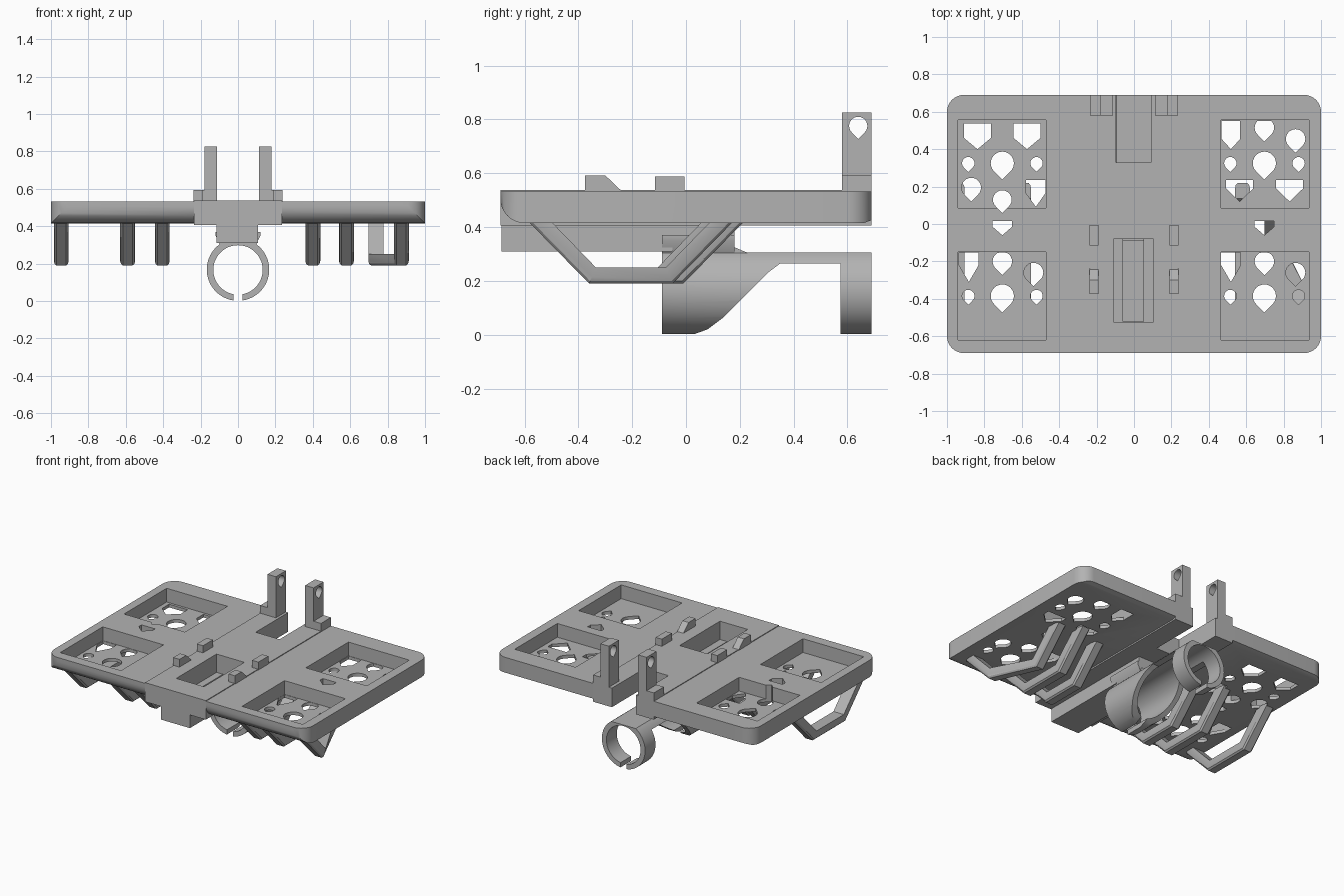
import bpy
import bmesh
from math import sin, cos, radians, sqrt

if "Cube" in bpy.data.objects:
    bpy.data.objects.remove(bpy.data.objects["Cube"], do_unlink=True)

grey = bpy.data.materials.new("plain_grey")
grey.use_nodes = True
colour = (0.45, 0.45, 0.45, 1)
grey.diffuse_color = colour
grey.node_tree.nodes["Principled BSDF"].inputs["Base Color"].default_value = colour
parts = []


def finish(name, bm):
    bmesh.ops.recalc_face_normals(bm, faces=bm.faces)
    mesh = bpy.data.meshes.new(name)
    bm.to_mesh(mesh)
    bm.free()
    mesh.materials.append(grey)
    obj = bpy.data.objects.new(name, mesh)
    bpy.context.collection.objects.link(obj)
    parts.append(obj)
    return obj


def prism(name, outlines, axis, low, high):
    """Extrude 2D outlines along an axis; x uses (y,z), y uses (x,z), z uses (x,y)."""
    place = {"x": lambda p, t: (t, p[0], p[1]),
             "y": lambda p, t: (p[0], t, p[1]),
             "z": lambda p, t: (p[0], p[1], t)}[axis]
    bm = bmesh.new()
    for pts in outlines:
        a = [bm.verts.new(place(p, low)) for p in pts]
        b = [bm.verts.new(place(p, high)) for p in pts]
        bm.faces.new(a)
        bm.faces.new(b)
        for i in range(len(pts)):
            j = (i + 1) % len(pts)
            bm.faces.new((a[i], a[j], b[j], b[i]))
    return finish(name, bm)


def boolean(obj, cutter, operation="DIFFERENCE"):
    cutter.hide_render = True
    mod = obj.modifiers.new("cut", "BOOLEAN")
    mod.object, mod.operation, mod.solver = cutter, operation, "EXACT"
    graph = bpy.context.evaluated_depsgraph_get()
    mesh = bpy.data.meshes.new_from_object(obj.evaluated_get(graph))
    obj.modifiers.clear()
    obj.data = mesh
    parts.remove(cutter)
    bpy.data.objects.remove(cutter, do_unlink=True)


def rect(x0, x1, y0, y1):
    return [(x0, y0), (x1, y0), (x1, y1), (x0, y1)]


def arc(cx, cy, r, start, end, steps):
    angles = [radians(start + (end - start) * i / steps) for i in range(steps + 1)]
    return [(cx + r * cos(a), cy + r * sin(a)) for a in angles]


def teardrop(cx, cy, r, top=9):
    pts = arc(cx, cy, r, -45, 225, 18) + [(cx, cy - r * sqrt(2))]
    return [(x, min(y, top)) for x, y in pts]


def house(cx, half, top, shoulder, tip):
    return [(cx - half, top), (cx - half, shoulder), (cx, tip),
            (cx + half, shoulder), (cx + half, top)]


# Tray with rounded corners and a rolled front underside
r = 0.09
corners = [(1 - r, 0.69 - r, 0), (r - 1, 0.69 - r, 90), (r - 1, r - 0.69, 180), (1 - r, r - 0.69, 270)]
outline = [p for x, y, a in corners for p in arc(x, y, r, a, a + 90, 8)]
tray = prism("tray", [outline], "z", 0.408, 0.533)
side = arc(-0.60, 0.505, 0.09, 180, 270, 8) + [(0.66, 0.415), (0.70, 0.43), (0.70, 0.6), (-0.69, 0.6)]
boolean(tray, prism("tray_side", [side], "x", -1.1, 1.1), "INTERSECT")

# Four square pockets
pockets = [rect(x, x + 0.47, y, y + 0.47) for x in (-0.94, 0.465) for y in (-0.62, 0.085)]
boolean(tray, prism("pocket_cutter", pockets, "z", 0.437, 0.7))

# Drain holes: mid-row drops repeat in every pocket
holes = []
for cx in (-0.704, 0.697):
    for cy in (-0.385, 0.325):
        holes += [teardrop(cx, cy, 0.062), teardrop(cx - 0.182, cy, 0.033), teardrop(cx + 0.183, cy, 0.033)]
    holes.append(house(cx, 0.052, 0.015, -0.015, -0.06))
    holes.append(house(cx - 0.179, 0.052, -0.153, -0.22, -0.31))
    holes.append(teardrop(cx, -0.20, 0.052, -0.153))
    holes.append(teardrop(cx + 0.167, -0.26, 0.052))
holes += [house(x, 0.072, 0.537, 0.46, 0.40) for x in (-0.837, -0.572)]
holes += [house(x, 0.072, 0.235, 0.19, 0.12) for x in (0.565, 0.832)]
holes += [teardrop(-0.87, 0.195, 0.052), teardrop(-0.704, 0.13, 0.05),
          teardrop(0.697, 0.515, 0.052, 0.552), teardrop(0.864, 0.455, 0.052),
          house(-0.525, 0.052, 0.235, 0.165, 0.092), house(0.518, 0.05, 0.552, 0.455, 0.40)]
boolean(tray, prism("hole_cutter", holes, "z", 0.3, 0.6))

# Gap in the tray where the centre spine sits
boolean(tray, prism("spine_gap", [rect(-0.234, 0.234, -0.8, 0.8)], "z", 0.2, 0.7))

# Centre spine, notched at the back
spine_outline = [(-0.235, -0.69), (0.235, -0.69), (0.235, 0.69), (0.09, 0.69),
                 (0.09, 0.33), (-0.095, 0.33), (-0.095, 0.69), (-0.235, 0.69)]
spine = prism("centre_spine", [spine_outline], "z", 0.405, 0.538)
boolean(spine, prism("slot_cutter", [rect(-0.11, 0.105, -0.525, -0.08)], "z", 0.3, 0.7))

# Keel under the spine, with a groove below the slot
keel = prism("keel", [rect(-0.115, 0.108, -0.685, -0.05)], "z", 0.31, 0.41)
boolean(keel, prism("groove_cutter", [rect(-0.06, 0.05, -0.52, -0.08)], "z", 0.35, 0.6))
prism("clip_housing", [[(-0.12, 0.37), (-0.12, 0.35), (-0.098, 0.303), (0.098, 0.303),
                        (0.12, 0.35), (0.12, 0.37)]], "y", -0.09, 0.18)
prism("housing_neck", [rect(-0.11, 0.108, -0.06, 0.18)], "z", 0.36, 0.41)
prism("housing_ramp", [[(0.17, 0.30), (0.17, 0.33), (0.18, 0.325), (0.23, 0.304)]], "x", -0.095, 0.095)

# Split tube clip: front scoop, flat-topped strip and back ring
section = [(x, min(z, 0.305)) for x, z in arc(0, 0.168, 0.167, -82, 262, 60)]
section += arc(0, 0.166, 0.132, 260, -80, 60)
clip = prism("tube_clip", [section], "y", -0.09, 0.69)
cut = [(-0.2, -0.1), (0.0, -0.1), (0.03, 0.002), (0.08, 0.02), (0.14, 0.065), (0.20, 0.125),
       (0.26, 0.185), (0.31, 0.235), (0.35, 0.265), (0.575, 0.265), (0.575, -0.1), (0.8, -0.1),
       (0.8, 0.5), (-0.2, 0.5)]
boolean(clip, prism("clip_side", [cut], "x", -0.4, 0.4), "INTERSECT")

# Back posts with a pin hole, small stops and locating blocks on both sides
for label, s in (("right", -1), ("left", 1)):
    lo, hi = sorted((s * 0.113, s * 0.178))
    post = prism(label + "_post", [rect(0.58, 0.69, 0.53, 0.825)], "x", lo, hi)
    boolean(post, prism("pin_cutter", [teardrop(0.64, 0.776, 0.034)], "x", -0.4, 0.4))
    lo, hi = sorted((s * 0.177, s * 0.235))
    prism(label + "_post_foot", [rect(0.58, 0.69, 0.53, 0.592)], "x", lo, hi)
    lo, hi = sorted((s * 0.19, s * 0.238))
    prism(label + "_block", [rect(-0.115, -0.005, 0.53, 0.588)], "x", lo, hi)
    prism(label + "_wedge", [[(-0.375, 0.53), (-0.235, 0.53), (-0.30, 0.592), (-0.375, 0.592)]], "x", lo, hi)


# Hooks under the tray: rounded outside, flat inside
def hook(name, xs, shift):
    outer = [(-0.59, 0.425), (-0.36, 0.19), (shift, 0.19), (shift + 0.23, 0.425)]
    inner = [(-0.505, 0.425), (-0.335, 0.25), (shift - 0.025, 0.25), (shift + 0.145, 0.425)]
    shape = [(1, 0), (1, 0.6), (0.9, 0.85), (0.65, 1), (-0.65, 1), (-0.9, 0.85), (-1, 0.6), (-1, 0)]
    bm = bmesh.new()
    rings = []
    for x, o, n in zip(xs, outer, inner):
        rings.append([bm.verts.new((x + 0.04 * u, n[0] + (o[0] - n[0]) * v, n[1] + (o[1] - n[1]) * v))
                      for u, v in shape])
    for a, b in zip(rings, rings[1:]):
        for i in range(len(shape)):
            j = (i + 1) % len(shape)
            bm.faces.new((a[i], a[j], b[j], b[i]))
    bm.faces.new(rings[0])
    bm.faces.new(rings[-1])
    finish(name, bm)


for i, x in enumerate((-0.945, -0.59, -0.405, 0.40, 0.58)):
    hook("hook_%d" % (i + 1), [x] * 4, -0.08 if abs(x) < 0.5 else -0.01)
hook("bent_hook", [0.873, 0.873, 0.737, 0.737], -0.05)

# Smooth round surfaces, keep edges sharp
bpy.ops.object.select_all(action="DESELECT")
for obj in parts:
    obj.select_set(True)
bpy.context.view_layer.objects.active = parts[0]
bpy.ops.object.shade_smooth_by_angle(angle=radians(30))
